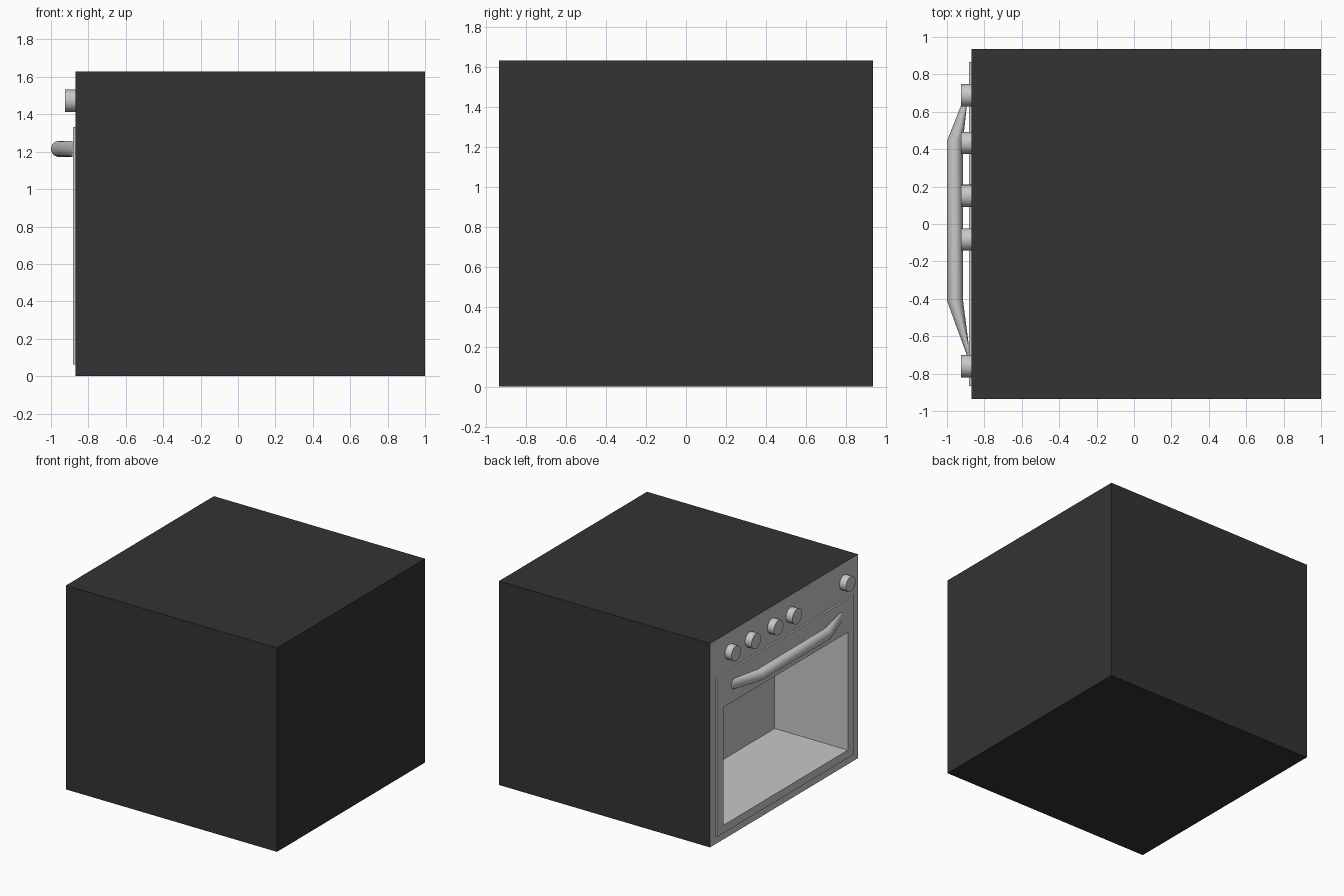
import bpy, bmesh, math
from mathutils import Vector

if "Cube" in bpy.data.objects:
    bpy.data.objects.remove(bpy.data.objects["Cube"])


def material(name, v):
    m = bpy.data.materials.new(name)
    m.diffuse_color = (v, v, v, 1)
    m.use_nodes = True
    m.node_tree.nodes["Principled BSDF"].inputs["Base Color"].default_value = m.diffuse_color
    return m


DARK = material("charcoal enamel", 0.033)
STEEL = material("light steel", 0.58)


def loft(name, rings, mat, cap_start=False, cap_end=False):
    """Bridge a chain of closed vertex rings into one mesh object."""
    bm = bmesh.new()
    loops = [[bm.verts.new(p) for p in r] for r in rings]
    for a, b in zip(loops, loops[1:]):
        n = len(a)
        for i in range(n):
            j = (i + 1) % n
            bm.faces.new((a[i], a[j], b[j], b[i]))
    if cap_start:
        bm.faces.new(loops[0][::-1])
    if cap_end:
        bm.faces.new(loops[-1])
    me = bpy.data.meshes.new(name)
    bm.to_mesh(me)
    bm.free()
    me.materials.append(mat)
    ob = bpy.data.objects.new(name, me)
    bpy.context.collection.objects.link(ob)
    return ob


def smooth(ob):
    bpy.ops.object.select_all(action='DESELECT')
    ob.select_set(True)
    bpy.context.view_layer.objects.active = ob
    bpy.ops.object.shade_smooth_by_angle(angle=math.radians(35))


def rect(x, half, z0, z1):
    return [(x, half, z0), (x, -half, z0), (x, -half, z1), (x, half, z1)]


def circle(centre, u, v, r, n=24):
    c, u, v = Vector(centre), Vector(u), Vector(v)
    return [c + r * (math.cos(t) * u + math.sin(t) * v)
            for t in (2 * math.pi * i / n for i in range(n))]


FRONT, DOOR = -0.868, -0.882
shell = (0.935, 0.0, 1.63)
door = (0.865, 0.062, 1.332)
window = (0.785, 0.125, 1.067)

# Cabinet shell, front panel, door frame and oven cavity
loft("cabinet", [rect(1.0, *shell), rect(FRONT, *shell)], DARK, cap_start=True)
loft("front_panel", [rect(FRONT, *shell), rect(FRONT, *door)], STEEL)
loft("door", [rect(FRONT, *door), rect(DOOR, *door), rect(DOOR, *window)], STEEL)
loft("oven_cavity", [rect(DOOR, *window), rect(-0.235, *window)], STEEL, cap_end=True)

# Control knobs
for i, y in enumerate((0.688, 0.433, 0.15, -0.083, -0.76)):
    rings = [circle((x, y, 1.473), (0, -1, 0), (0, 0, 1), 0.06)
             for x in (FRONT, -0.925)]
    smooth(loft(f"knob_{i + 1}", rings, STEEL, cap_end=True))

# Door handle: straight bar whose ends bend back to the door
Y, Z, X = (0, 1, 0), (0, 0, 1), (1, 0, 0)
handle = [circle((-0.895, 0.665, 1.215), (0, -1, 0), Z, 0.043),
          circle((-0.957, 0.445, 1.215), (-1, 0, 0), Z, 0.043),
          circle((-0.957, -0.41, 1.215), (-1, 0, 0), Z, 0.043),
          circle((-0.884, -0.685, 1.215), Y, Z, 0.043)]
# match start of each ring: outer side of the bend first
handle[0] = circle((-0.895, 0.665, 1.215), Y, Z, 0.043)
handle[3] = circle((-0.884, -0.685, 1.215), (0, -1, 0), Z, 0.043)
bar = loft("door_handle", handle, STEEL, cap_start=True, cap_end=True)
bm = bmesh.new()
bm.from_mesh(bar.data)
bmesh.ops.recalc_face_normals(bm, faces=bm.faces)
bm.to_mesh(bar.data)
bm.free()
smooth(bar)
